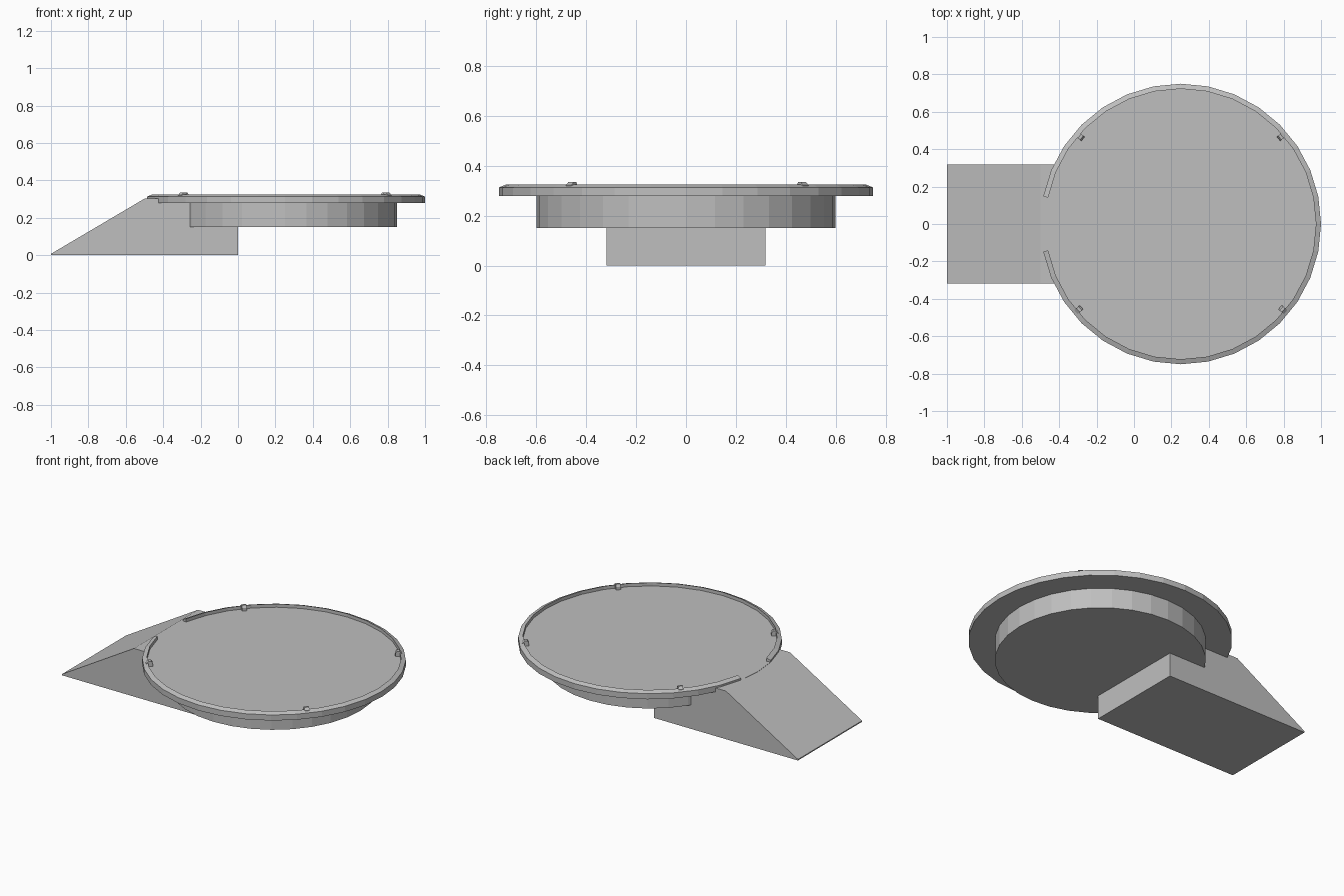
import bpy, bmesh, math
from mathutils import Matrix, Vector

if "Cube" in bpy.data.objects:
    bpy.data.objects.remove(bpy.data.objects["Cube"])

CX = 0.25      # disc centre
SIDES = 32

grey = bpy.data.materials.new("plain_grey")
grey.diffuse_color = (0.52, 0.52, 0.52, 1)
grey.use_nodes = True
grey.node_tree.nodes["Principled BSDF"].inputs["Base Color"].default_value = grey.diffuse_color


def finish(name, bm):
    bmesh.ops.recalc_face_normals(bm, faces=bm.faces)
    me = bpy.data.meshes.new(name)
    bm.to_mesh(me)
    bm.free()
    me.materials.append(grey)
    ob = bpy.data.objects.new(name, me)
    bpy.context.collection.objects.link(ob)
    return ob


def disc(name, r, z0, z1):
    bm = bmesh.new()
    bmesh.ops.create_cone(bm, cap_ends=True, segments=SIDES, radius1=r, radius2=r,
                          depth=z1 - z0,
                          matrix=Matrix.Translation((CX, 0, (z0 + z1) / 2)))
    return finish(name, bm)


def loft(name, rings):
    """Closed solid through successive cross-section rings."""
    bm = bmesh.new()
    vs = [[bm.verts.new(p) for p in ring] for ring in rings]
    n = len(vs[0])
    for a, b in zip(vs, vs[1:]):
        for i in range(n):
            j = (i + 1) % n
            bm.faces.new((a[i], a[j], b[j], b[i]))
    bm.faces.new(vs[0])
    bm.faces.new(vs[-1])
    return finish(name, bm)


# Platform floor and the narrower drum beneath it
disc("platform", 0.75, 0.278, 0.303)
disc("drum", 0.60, 0.15, 0.28)

# Entry ramp: side profile extruded across y
profile = [(-1, 0), (0, 0), (0, 0.29), (-0.44, 0.302), (-0.5, 0.302), (-1, 0.007)]
loft("ramp", [[(x, y, z) for x, z in profile] for y in (-0.318, 0.318)])

# Raised rim with a sloping top, open for two segments at the ramp
section = [(0.75, 0.302), (0.75, 0.313), (0.723, 0.324), (0.723, 0.302)]
rings = []
for k in range(-15, 16):
    a = 2 * math.pi * k / SIDES
    rings.append([(CX + r * math.cos(a), r * math.sin(a), z) for r, z in section])
loft("rim", rings)

# Four small tapered clips just inside the rim
for i, deg in enumerate((41, 139, 220, 320)):
    a = math.radians(deg)
    rad = Vector((math.cos(a), math.sin(a), 0))
    tan = Vector((-rad.y, rad.x, 0))
    clip = [(0.693, 0.302), (0.732, 0.302), (0.732, 0.322), (0.717, 0.335), (0.702, 0.335), (0.693, 0.322)]
    loft(f"clip_{i + 1}", [[Vector((CX, 0, z)) + rad * r + tan * t for r, z in clip]
                           for t in (-0.014, 0.014)])
